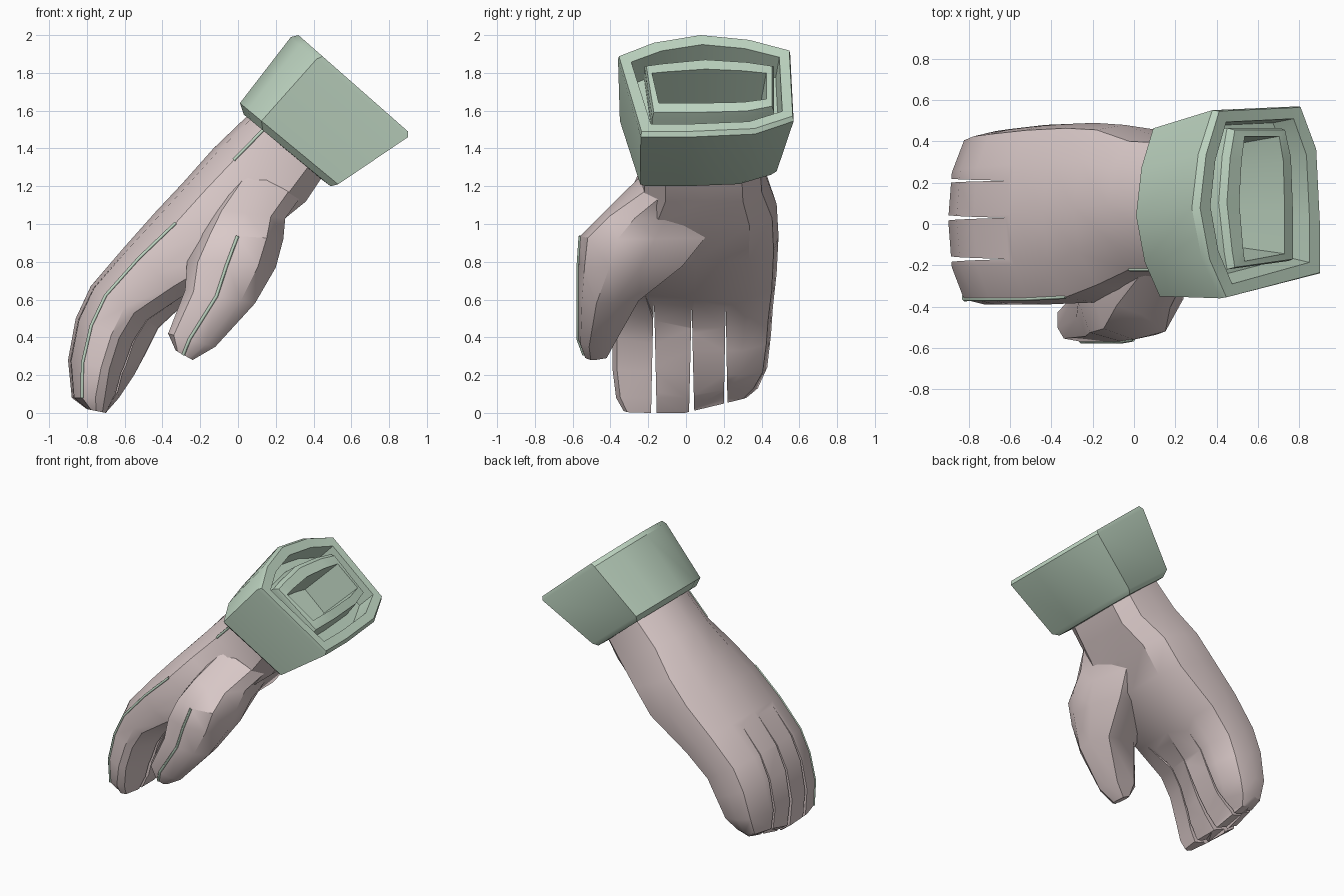
import bpy, bmesh, math

if "Cube" in bpy.data.objects:
    bpy.data.objects.remove(bpy.data.objects["Cube"])


def material(name, rgb):
    m = bpy.data.materials.new(name)
    m.diffuse_color = (*rgb, 1)
    m.use_nodes = True
    m.node_tree.nodes["Principled BSDF"].inputs["Base Color"].default_value = m.diffuse_color
    return m


PINK = material("pale pink", (0.70, 0.585, 0.58))
GREEN = material("pale green", (0.52, 0.67, 0.54))


def finish(ob, angle=32):
    bpy.ops.object.select_all(action='DESELECT')
    ob.select_set(True)
    bpy.context.view_layer.objects.active = ob
    bpy.ops.object.shade_smooth_by_angle(angle=math.radians(angle))


def loft(name, rings, mat):
    """Skin a list of equal-length rings and cap both ends."""
    bm = bmesh.new()
    vs = [[bm.verts.new(p) for p in r] for r in rings]
    n = len(rings[0])
    for a, b in zip(vs, vs[1:]):
        for i in range(n):
            j = (i + 1) % n
            bm.faces.new((a[i], a[j], b[j], b[i]))
    bm.faces.new(vs[0])
    bm.faces.new(vs[-1])
    bmesh.ops.recalc_face_normals(bm, faces=bm.faces[:])
    me = bpy.data.meshes.new(name)
    bm.to_mesh(me)
    bm.free()
    ob = bpy.data.objects.new(name, me)
    bpy.context.collection.objects.link(ob)
    me.materials.append(mat)
    return ob


def ring(profile, dx, dz, px, pz, y0, y1, k=1, lift=0):
    """Place a unit profile (s back-to-palm, t front-to-back) in space.
    k thins the palm side at the front, lift raises the far side."""
    out = []
    for s, t in profile:
        if k != 1 and s > 0.6 and t < 0.25:
            s *= k
        z = dz + (pz - dz) * s + (lift if t > 0.75 else 0)
        out.append((dx + (px - dx) * s, y0 + (y1 - y0) * t, z))
    return out


def seam(name, pts):
    cu = bpy.data.curves.new(name, 'CURVE')
    cu.dimensions = '3D'
    cu.bevel_depth = 0.009
    cu.bevel_resolution = 0
    sp = cu.splines.new('POLY')
    sp.points.add(len(pts) - 1)
    for q, p in zip(sp.points, pts):
        q.co = (*p, 1)
    cu.materials.append(GREEN)
    ob = bpy.data.objects.new(name, cu)
    bpy.context.collection.objects.link(ob)


# Cuff: outer wall, rim, recess, raised inner tube and cavity in one skin
CUFF = [(.08, .2), (0, .47), (.05, .75), (.16, .98), (.84, 1), (.97, .78),
        (1, .4), (1, .13), (.22, 0)]
TUBE = [(.08, .12), (0, .47), (.05, .8), (.12, 1), (.88, 1), (.97, .8),
        (1, .4), (1, .06), (.12, 0)]
cuff = loft("cuff", [ring(CUFF, *r) for r in [
    (.08, 1.54, .45, 1.23, -.20, .40),
    (.03, 1.58, .49, 1.20, -.31, .45),
    (.01, 1.64, .53, 1.21, -.35, .48),
    (.28, 1.99, .90, 1.46, -.36, .57),
    (.32, 2.00, .90, 1.49, -.355, .565),
    (.37, 1.95, .85, 1.53, -.29, .51),
    (.27, 1.84, .75, 1.43, -.26, .49)]] + [ring(TUBE, *r) for r in [
    (.32, 1.80, .69, 1.48, -.22, .465),
    (.41, 1.87, .75, 1.56, -.22, .465),
    (.45, 1.87, .77, 1.59, -.21, .455),
    (.51, 1.82, .73, 1.64, -.18, .425),
    (.27, 1.58, .48, 1.40, -.14, .38)]], GREEN)
finish(cuff)

# Hand: wrist, palm and curled fingers
HAND = [(.05, .22), (0, .5), (.05, .78), (.22, .97), (.5, 1), (.82, .97),
        (1, .82), (1, .5), (1, .2), (.82, .03), (.5, 0), (.22, .03)]
hand_rings = [ring(HAND, *r) for r in [
    (.12, 1.64, .48, 1.30, -.24, .41),
    (-.13, 1.40, .36, 1.12, -.24, .42),
    (-.29, 1.22, .20, .99, -.32, .48),
    (-.44, 1.06, .06, .81, -.38, .49),
    (-.60, .88, -.26, .60, -.39, .48, .92),
    (-.78, .67, -.42, .45, -.39, .46, .78),
    (-.86, .50, -.48, .33, -.39, .45, .74),
    (-.90, .28, -.55, .20, -.39, .43, .76),
    (-.88, .08, -.63, .08, -.37, .38, .85, .05),
    (-.80, .02, -.70, .00, -.33, .32, 1, .07)]]
hand = loft("hand", hand_rings, PINK)

# Narrow wedges that part the four fingers
for y, w in ((-.17, .017), (.03, .016), (.21, .012)):
    wedge = loft("finger_gap_cutter", [
        [(-.85, y, 1.07), (-1.2, y - w, .30), (-1.2, y + w, .30)],
        [(-.10, y, .36), (-.50, y - w, -.30), (-.50, y + w, -.30)]], PINK)
    wedge.hide_render = True
    mod = hand.modifiers.new("gap", 'BOOLEAN')
    mod.operation = 'DIFFERENCE'
    mod.solver = 'EXACT'
    mod.object = wedge
    bpy.context.view_layer.objects.active = hand
    bpy.ops.object.modifier_apply(modifier=mod.name)
    bpy.data.objects.remove(wedge)
finish(hand)

# Thumb with its fleshy base, sloping gently into the palm
THUMB = [(0, .35), (.12, .08), (.45, 0), (.8, .06), (1, .3), (.97, .6),
         (.8, 1), (.2, 1), (0, .75)]
thumb_rings = [ring(THUMB, *r) for r in [
    (.02, 1.30, .33, 1.14, -.24, .10),
    (-.13, 1.08, .25, 1.03, -.44, .12),
    (-.20, .95, .24, .92, -.56, .10),
    (-.27, .80, .20, .77, -.57, -.02),
    (-.28, .65, .09, .58, -.57, -.25),
    (-.37, .42, -.12, .35, -.57, -.38),
    (-.33, .33, -.24, .28, -.54, -.42)]]
finish(loft("thumb", thumb_rings, PINK), 40)

# Thin green seams on the wrist, index finger and thumb
seam("wrist_seam", [r[11] for r in hand_rings[:2]])
seam("index_seam", [r[11] for r in hand_rings[3:9]])
seam("thumb_seam", [r[2] for r in thumb_rings[2:7]])
